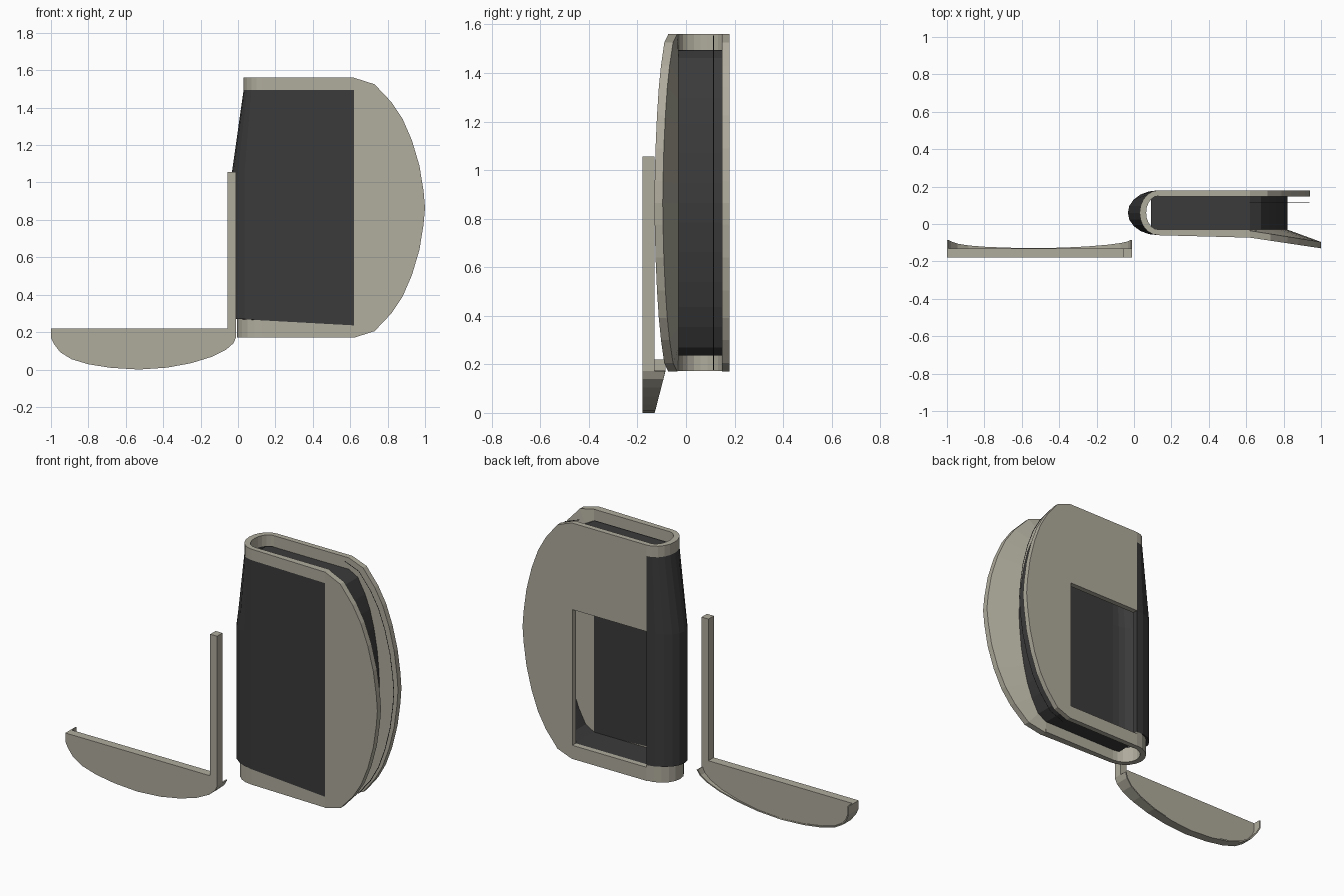
import bpy, bmesh, math

if "Cube" in bpy.data.objects:
    bpy.data.objects.remove(bpy.data.objects["Cube"])


def material(name, rgb):
    m = bpy.data.materials.new(name)
    m.diffuse_color = (*rgb, 1)
    m.use_nodes = True
    m.node_tree.nodes["Principled BSDF"].inputs["Base Color"].default_value = m.diffuse_color
    return m


SHELL = material("warm grey shell", (0.43, 0.41, 0.335))
DARK = material("dark grey padding", (0.043, 0.043, 0.043))


def loft(name, rings, mats, colour=None, wrap=False):
    """Skin between closed rings of points, capped at both ends."""
    bm = bmesh.new()
    vs = [[bm.verts.new(p) for p in r] for r in rings]
    n = len(rings[0])
    for k in range(len(vs) - 1):
        for i in range(n):
            j = (i + 1) % n
            f = bm.faces.new((vs[k][i], vs[k][j], vs[k + 1][j], vs[k + 1][i]))
            if colour:
                f.material_index = colour(k)
    bm.faces.new(vs[0])
    bm.faces.new(vs[-1])
    bmesh.ops.recalc_face_normals(bm, faces=bm.faces)
    me = bpy.data.meshes.new(name)
    bm.to_mesh(me)
    bm.free()
    for m in mats:
        me.materials.append(m)
    ob = bpy.data.objects.new(name, me)
    bpy.context.collection.objects.link(ob)
    return ob


def ring(outline, y):
    return [(x, y(x) if callable(y) else y, z) for x, z in outline]


def prism(name, outline, y0, y1, mat):
    return loft(name, [ring(outline, y0), ring(outline, y1)], [mat])


# Rounded end outline, mirrored about mid height
MID = 0.865
half = [(0.62, 0.695), (0.73, 0.66), (0.82, 0.565), (0.88, 0.475),
        (0.93, 0.36), (0.97, 0.225), (0.992, 0.09)]
d_outer = [(x, MID + h) for x, h in half] + [(1.0, MID)] + \
          [(x, MID - h) for x, h in reversed(half)]


def scaled(reach, height):
    return [(0.62 + (x - 0.62) * (reach - 0.62) / 0.38,
             MID + (z - MID) * height / 0.695) for x, z in d_outer]


d_back = scaled(0.94, 0.695)
d_inner = scaled(0.82, 0.628)
d_inner2 = scaled(0.81, 0.618)

# Folded shell: U section stacked in height, dark in the middle band
def u_section(z, rx, tilt=0.0):
    pts = []
    for t, end in ((0.0, -0.073), (0.035, -0.03)):
        arc = [(0.62, end)]
        for i in range(11):
            a = -math.pi / 2 - math.pi * i / 10
            arc.append((0.13 + (rx - t) * math.cos(a),
                        0.06 + (0.12 - t * 0.86) * math.sin(a)))
        pts += arc if t == 0 else arc[::-1]
    return [(x, y, z - tilt * x) for x, y in pts]


loft("folded_shell",
     [u_section(0.172, 0.135), u_section(0.27, 0.135, 0.055),
      u_section(0.271, 0.163, 0.055), u_section(1.05, 0.163),
      u_section(1.495, 0.1), u_section(1.56, 0.1)],
     [SHELL, DARK], lambda k: 1 if 1 <= k <= 3 else 0)

# Flared rounded end of the front sheet
loft("front_flare",
     [ring(d_outer, lambda x: -0.073 - (x - 0.62) * 0.057 / 0.38),
      ring(d_outer, lambda x: -0.036 - (x - 0.62) * 0.06 / 0.38),
      ring(d_inner, -0.03)], [SHELL])

# Back sheet with an opening beside the fold
prism("back_sheet",
      [(0.13, 1.56)] + d_back + [(0.13, 0.17), (0.13, 0.25), (0.615, 0.25),
                                 (0.615, 1.05), (0.13, 1.05)],
      0.148, 0.18, SHELL)

# Dark wall between the two sheets
wall = [(0.09, d_inner[0][1])] + d_inner + [(0.09, d_inner[-1][1])]
wall_in = [(0.09, d_inner2[0][1])] + d_inner2 + [(0.09, d_inner2[-1][1])]
prism("inner_wall", wall + wall_in[::-1], -0.031, 0.149, DARK)

# Fine seam line running around the gap
cu = bpy.data.curves.new("seam_line", "CURVE")
cu.dimensions = "3D"
cu.bevel_depth = 0.002
cu.bevel_resolution = 0
sp = cu.splines.new("POLY")
sp.points.add(len(d_back) - 1)
for p, (x, z) in zip(sp.points, d_back):
    p.co = (x - 0.003, 0.113, MID + (z - MID) * 0.99, 1)
cu.materials.append(DARK)
bpy.context.collection.objects.link(bpy.data.objects.new("seam_line", cu))

# Separate L-shaped trim plate
curve = [(-0.01, 0.172), (-0.025, 0.14), (-0.065, 0.105), (-0.14, 0.068),
         (-0.25, 0.034), (-0.38, 0.01), (-0.53, 0.0), (-0.68, 0.009),
         (-0.8, 0.028), (-0.89, 0.055), (-0.95, 0.092), (-0.985, 0.138),
         (-1.0, 0.17), (-1.0, 0.22)]
prism("trim_plate", [(-0.055, 0.22), (-0.055, 1.055), (-0.01, 1.055)] + curve,
      -0.18, -0.13, SHELL)

# Thin lip behind the trim plate, deepest at its two ends
lip = []
for x, z in curve:
    xi, zi = -0.5 + (x + 0.5) * 0.985, 0.22 + (z - 0.22) * 0.965
    yb = -0.129 + 0.044 * min(1, z / 0.17)
    lip.append([(x, -0.131, z), (x, yb, z), (xi, yb, zi), (xi, -0.131, zi)])
loft("trim_lip", lip, [SHELL])
